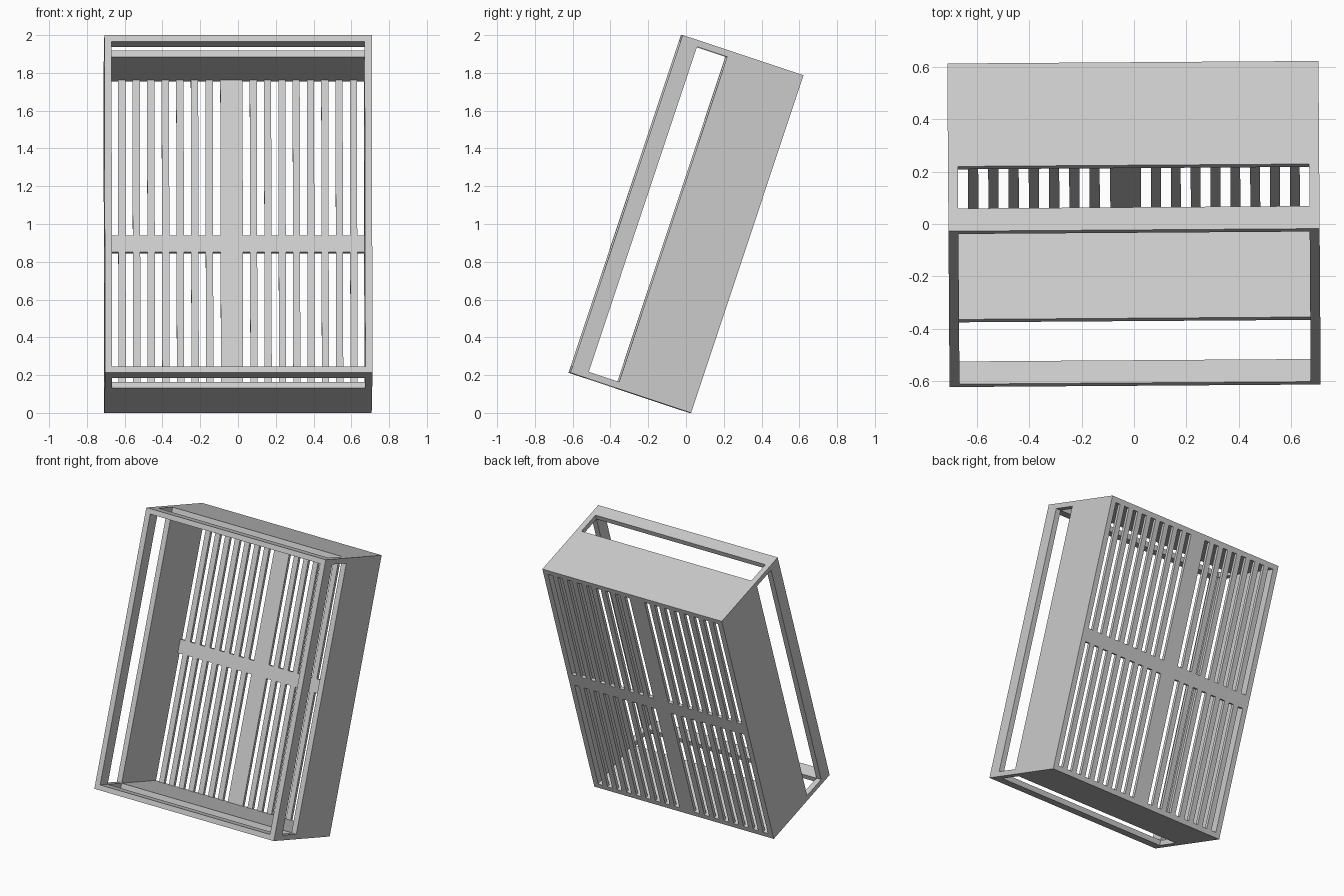
import bpy, bmesh
from math import radians
from mathutils import Matrix, Euler

if "Cube" in bpy.data.objects:
    bpy.data.objects.remove(bpy.data.objects["Cube"])

# Crate dimensions in its own upright frame (x width, y depth, z height)
X, Y, Z = 0.708, 0.337, 0.942       # half sizes
T = 0.035                           # wall thickness
RING_BACK, BODY_FRONT = -0.246, -0.077
GRILLE_T = 0.022
XI, ZI = X - T - 0.003, Z - T       # inner half sizes

# Leaning pose, with a very slight turn
POSE = Matrix.Translation((0, 0, 1.0)) @ Euler((radians(-18.4), 0, radians(0.4))).to_matrix().to_4x4()


def boxes(name, parts):
    """One object made of boxes given as (x0, x1, y0, y1, z0, z1)."""
    bm = bmesh.new()
    for x0, x1, y0, y1, z0, z1 in parts:
        m = Matrix.Translation(((x0 + x1) / 2, (y0 + y1) / 2, (z0 + z1) / 2)) \
            @ Matrix.Diagonal((x1 - x0, y1 - y0, z1 - z0, 1))
        bmesh.ops.create_cube(bm, size=1, matrix=m)
    me = bpy.data.meshes.new(name)
    bm.to_mesh(me)
    bm.free()
    ob = bpy.data.objects.new(name, me)
    bpy.context.collection.objects.link(ob)
    ob.matrix_world = POSE
    return ob


def ring(name, y0, y1):
    """Rectangular frame of four walls."""
    return boxes(name, [
        (-X, -XI, y0, y1, -Z, Z), (XI, X, y0, y1, -Z, Z),
        (-XI, XI, y0, y1, ZI, Z), (-XI, XI, y0, y1, -Z, -ZI)])


# Front rim and deep body walls
ring("front_rim", -Y, RING_BACK)
ring("body_walls", BODY_FRONT, Y)

# Corner posts joining rim and body, leaving long windows on all four sides
boxes("corner_posts", [
    (min(s * X, s * XI), max(s * X, s * XI), RING_BACK, BODY_FRONT,
     min(t * Z, t * ZI), max(t * Z, t * ZI)) for s in (-1, 1) for t in (-1, 1)])

# Back grille: slats, wide centre slat and cross rail
G0 = Y - GRILLE_T
RAIL0, RAIL1 = -0.052, 0.04
SLOT = 0.038
edges = [(-XI + SLOT + i * 0.0772, -XI + 2 * 0.0386 + i * 0.0772) for i in range(7)]
edges.append((-0.09, 0.028))
edges += [(0.028 + SLOT + i * 0.0757, 0.028 + 0.0757 + i * 0.0757) for i in range(8)]
spans = [(-ZI, RAIL0), (RAIL1, ZI)]
boxes("back_slats", [(a, b, G0, Y, z0, z1) for a, b in edges for z0, z1 in spans])
boxes("back_cross_rail", [(-XI, XI, G0, Y, RAIL0, RAIL1)])
